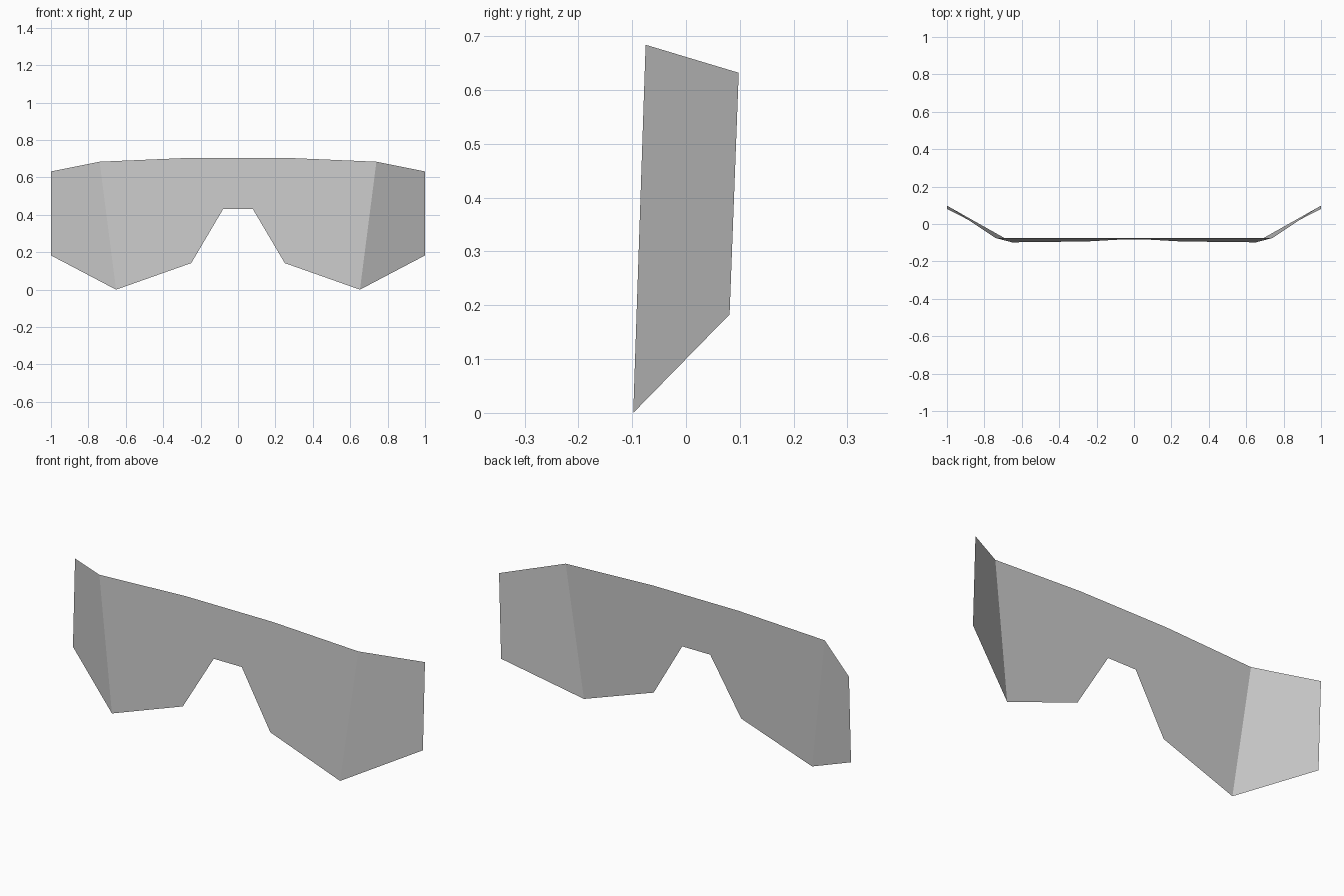
import bpy
import bmesh

cube = bpy.data.objects.get("Cube")
if cube:
    bpy.data.objects.remove(cube, do_unlink=True)

# Single grey lens material
grey = bpy.data.materials.new("lens_grey")
grey.use_nodes = True
color = (0.6, 0.6, 0.6, 1.0)
grey.diffuse_color = color
grey.node_tree.nodes["Principled BSDF"].inputs["Base Color"].default_value = color


def lens_y(z):
    """Depth of the slightly tilted front plane at height z."""
    return -0.098 + 0.0336 * z


def front(x, z):
    return (x, lens_y(z), z)


def build_sheet(name, outline):
    """One flat left-hand panel, mirrored to the right."""
    bm = bmesh.new()
    bm.faces.new([bm.verts.new(p) for p in outline])
    mesh = bpy.data.meshes.new(name)
    bm.to_mesh(mesh)
    bm.free()
    mesh.materials.append(grey)
    obj = bpy.data.objects.new(name, mesh)
    bpy.context.collection.objects.link(obj)
    mirror = obj.modifiers.new("mirror", 'MIRROR')
    mirror.use_axis[0] = True
    mirror.use_clip = True
    return obj


fold_low = front(0.652, 0.0)
fold_high = front(0.74, 0.684)

# Front lens with the nose notch
build_sheet("front_lens", [
    front(0, 0.43), front(0.08, 0.43), front(0.25, 0.142),
    fold_low, fold_high, front(0.25, 0.705), front(0, 0.705)])

# Side panels swept back from the folds
build_sheet("side_lens", [
    fold_low, (1.0, 0.081, 0.183), (1.0, 0.098, 0.632), fold_high])
